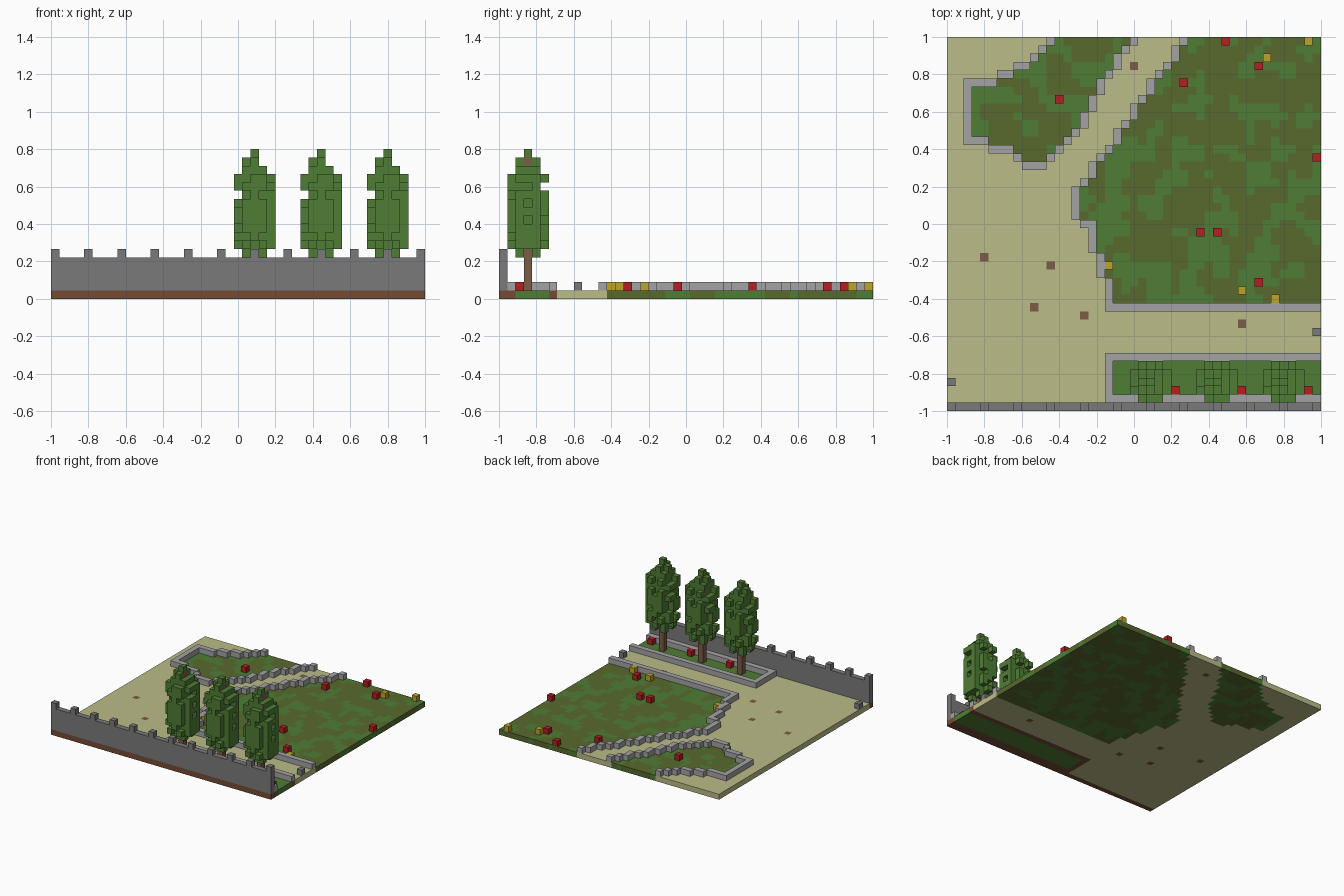
import bpy, random
from mathutils import Vector, noise

random.seed(7)
N = 45            # blocks along each side
S = 2 / N         # block size

cube = bpy.data.objects.get("Cube")
if cube:
    bpy.data.objects.remove(cube, do_unlink=True)


def material(name, rgb):
    lin = [((c / 255 + 0.055) / 1.055) ** 2.4 for c in rgb] + [1]
    m = bpy.data.materials.new(name)
    m.use_nodes = True
    m.diffuse_color = lin
    m.node_tree.nodes["Principled BSDF"].inputs["Base Color"].default_value = lin
    return m


MATS = {
    "sand": material("sand path", (187, 188, 136)),
    "grass": material("grass green", (80, 125, 53)),
    "olive": material("olive grass", (88, 105, 45)),
    "kerb": material("light stone", (164, 164, 164)),
    "stone": material("dark stone", (122, 122, 122)),
    "bark": material("bark brown", (124, 92, 70)),
    "dirt": material("dirt brown", (116, 76, 52)),
    "red": material("petal red", (180, 30, 34)),
    "yellow": material("petal yellow", (190, 165, 40)),
}

# Each side of a block: outward step and its corner offsets
SIDES = {
    (1, 0, 0): [(1, 0, 0), (1, 1, 0), (1, 1, 1), (1, 0, 1)],
    (-1, 0, 0): [(0, 0, 0), (0, 0, 1), (0, 1, 1), (0, 1, 0)],
    (0, 1, 0): [(0, 1, 0), (0, 1, 1), (1, 1, 1), (1, 1, 0)],
    (0, -1, 0): [(0, 0, 0), (1, 0, 0), (1, 0, 1), (0, 0, 1)],
    (0, 0, 1): [(0, 0, 1), (1, 0, 1), (1, 1, 1), (0, 1, 1)],
    (0, 0, -1): [(0, 0, 0), (0, 1, 0), (1, 1, 0), (1, 0, 0)],
}


def blocks(name, cells):
    """Build one object from {(column, row from the back, level): colour}."""
    solid = {(i, N - 1 - j, k): c for (i, j, k), c in cells.items()}
    used = sorted(set(solid.values()))
    index, verts, faces, slots = {}, [], [], []
    for (x, y, z), colour in solid.items():
        for (dx, dy, dz), corners in SIDES.items():
            if (x + dx, y + dy, z + dz) in solid:
                continue
            face = []
            for cx, cy, cz in corners:
                p = (x + cx, y + cy, z + cz)
                if p not in index:
                    index[p] = len(verts)
                    verts.append((p[0] * S - 1, p[1] * S - 1, p[2] * S))
                face.append(index[p])
            faces.append(face)
            slots.append(used.index(colour))
    mesh = bpy.data.meshes.new(name)
    mesh.from_pydata(verts, [], faces)
    for c in used:
        mesh.materials.append(MATS[c])
    for poly, slot in zip(mesh.polygons, slots):
        poly.material_index = slot
    mesh.update()
    obj = bpy.data.objects.new(name, mesh)
    bpy.context.collection.objects.link(obj)
    return obj


def outline(keys):
    """Interpolate (row, column) keys to one column per row."""
    cols = {}
    for (r0, c0), (r1, c1) in zip(keys, keys[1:]):
        for r in range(r0, r1 + 1):
            cols[r] = round(c0 + (c1 - c0) * (r - r0) / (r1 - r0))
    return cols


def border(area, corners):
    """Kerb cells that surround an area inside the plot."""
    ring = {(i + a, j + b) for i, j in area
            for a, b in ((1, 0), (-1, 0), (0, 1), (0, -1))} | set(corners)
    return {(i, j) for i, j in ring - area if 0 <= i < N and 0 <= j < N}


# Lawn and bed areas
main_edge = outline([(0, 29), (17, 17), (19, 16), (21, 16), (22, 18),
                     (25, 18), (26, 19), (28, 19), (29, 20), (31, 20)])
main_lawn = {(i, j) for j, c in main_edge.items() for i in range(c, N)}
left = [13, 12, 11, 10, 8, 6, 3, 3, 3, 3, 3, 3, 5, 8, 9]
right = [21, 20, 19, 19, 18, 17, 17, 16, 16, 15, 15, 14, 13, 12, 11]
small_lawn = {(i, j) for j, (a, b) in enumerate(zip(left, right))
              for i in range(a, b + 1)}
bed = {(i, j) for i in range(20, N) for j in range(39, 43)}

main_kerb = border(main_lawn, [(19, 32)])
small_kerb = border(small_lawn, [(2, 5), (2, 12)])
bed_kerb = border(bed, [(19, 38), (19, 43)])

# Ground slab with path, mottled lawns, bed, dirt footing and pebbles
pebbles = {(22, 3), (4, 26), (12, 27), (10, 32), (16, 33), (35, 34)}
ground = {}
for i in range(N):
    for j in range(N):
        colour = "sand"
        if (i, j) in main_lawn | small_lawn:
            n = noise.noise(Vector((i * 0.43 + 0.2, j * 0.43 + 0.3, 0.5)))
            colour = "olive" if n < 0.06 else "grass"
        elif (i, j) in bed:
            colour = "grass"
        elif (i, j) in bed_kerb or j == N - 1:
            colour = "dirt"
        elif (i, j) in pebbles:
            colour = "bark"
        ground[i, j, 0] = colour
blocks("ground", ground)

# Kerbs
for name, ring in (("main_lawn_kerb", main_kerb), ("small_lawn_kerb", small_kerb),
                   ("flower_bed_kerb", bed_kerb)):
    blocks(name, {(i, j, 1): "kerb" for i, j in ring})

# Front wall with battlements, and loose stones
wall = {(i, N - 1, k): "stone" for i in range(N) for k in range(1, 5)}
wall.update({(i, N - 1, 5): "stone" for i in range(0, N, 4)})
blocks("front_wall", wall)
blocks("loose_stones", {(44, 35, 1): "stone", (0, 41, 1): "stone"})

# Flowers
reds = [(33, 0), (37, 3), (28, 5), (13, 7), (44, 14), (30, 23), (32, 23),
        (37, 29), (27, 42), (35, 42), (43, 42)]
yellows = [(43, 0), (38, 2), (19, 27), (35, 30), (39, 31)]
blocks("red_flowers", {(i, j, 1): "red" for i, j in reds})
blocks("yellow_flowers", {(i, j, 1): "yellow" for i, j in yellows})

# Tree shape: ragged column of leaves around a trunk
leaves = set()
for k in range(5, 16):
    reach = 2 if 6 <= k <= 14 else 1
    for a in range(-reach, reach + 1):
        for b in range(-reach, reach + 1):
            outer = max(abs(a), abs(b)) == reach
            if abs(a) + abs(b) == 4 or (k == 13 and b == -2):
                continue
            if outer and k < 15 and random.random() < 0.27:
                continue
            leaves.add((a, b, k))
leaves |= {(-1, 0, 16), (0, 1, 16), (0, -1, 16), (0, 0, 17)}
trunk = {(0, 0, k) for k in range(1, 17)}

for n, col in enumerate((24, 32, 40), 1):
    tree = {(col + a, 41 + b, k): "grass" for a, b, k in leaves}
    tree.update({(col, 41 + b, k): "bark" for a, b, k in trunk})
    blocks(f"tree_{n}", tree)
